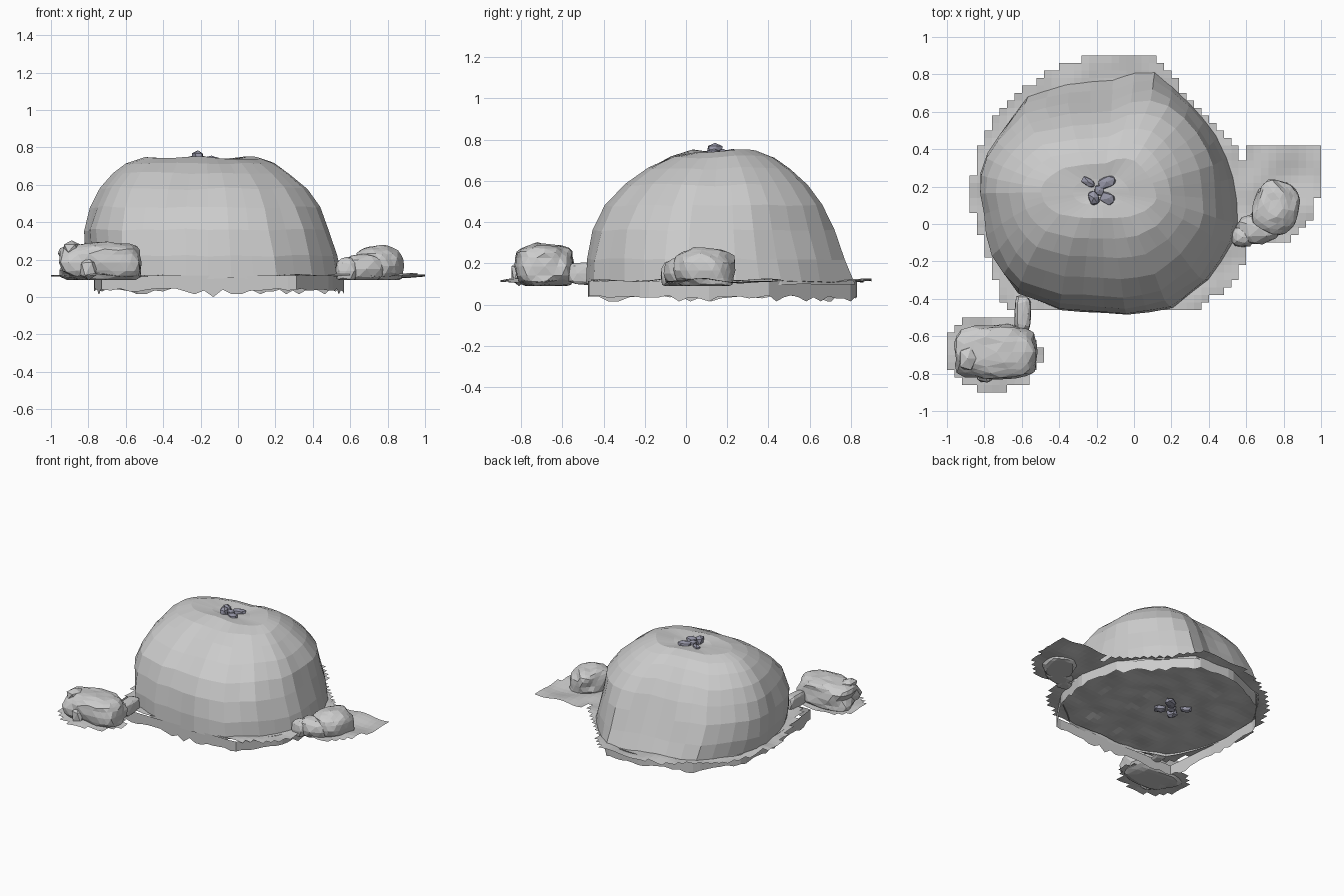
import bpy, bmesh, math, random
from mathutils import Vector, Matrix, noise

if "Cube" in bpy.data.objects:
    bpy.data.objects.remove(bpy.data.objects["Cube"])

random.seed(4)


def finish(bm, name, mat=None):
    bmesh.ops.remove_doubles(bm, verts=bm.verts, dist=0.0005)
    me = bpy.data.meshes.new(name)
    bm.to_mesh(me)
    bm.free()
    ob = bpy.data.objects.new(name, me)
    bpy.context.collection.objects.link(ob)
    if mat:
        me.materials.append(mat)
    return ob


def resample(pts, n):
    """n evenly spaced points around a closed outline"""
    pts = [Vector(p) for p in pts]
    seg = [(a, b, (b - a).length) for a, b in zip(pts, pts[1:] + pts[:1])]
    total, out = sum(s[2] for s in seg), []
    for i in range(n):
        d = total * i / n
        for a, b, l in seg:
            if d <= l:
                out.append(a.lerp(b, d / l))
                break
            d -= l
    return out


def inside(x, y, poly):
    hit = False
    for (ax, ay), (bx, by) in zip(poly, poly[1:] + poly[:1]):
        if (ay > y) != (by > y) and x < (bx - ax) * (y - ay) / (by - ay) + ax:
            hit = not hit
    return hit


def loft(bm, rings, closed_top=None):
    vs = [[bm.verts.new(p) for p in r] for r in rings]
    n = len(vs[0])
    for a, b in zip(vs, vs[1:]):
        for i in range(n):
            j = (i + 1) % n
            bm.faces.new((a[i], a[j], b[j], b[i]))
    if closed_top:
        c = bm.verts.new(closed_top)
        for i in range(n):
            bm.faces.new((vs[-1][i], vs[-1][(i + 1) % n], c))


# Large boulder dome: one plan outline, rescaled per level to left/right/front/back limits
plan = [(-.4, -.47), (0, -.49), (.2, -.45), (.4, -.3), (.54, -.05), (.53, .2), (.47, .4),
        (.32, .6), (.2, .73), (.08, .84), (-.1, .77), (-.35, .76), (-.6, .68),
        (-.73, .5), (-.81, .35), (-.83, .2), (-.78, -.13), (-.65, -.37)]
cx, cy = -.17, .17
levels = [(.10, -.80, .56, -.48, .84), (.22, -.82, .53, -.475, .78), (.36, -.83, .485, -.45, .71),
          (.48, -.79, .44, -.39, .65), (.58, -.745, .37, -.29, .58), (.66, -.68, .28, -.18, .50),
          (.715, -.61, .2, -.08, .42), (.745, -.5, .12, .03, .34), (.735, -.33, -.02, .1, .25)]
rings = []
for z, l, r, f, b in levels:
    ring = []
    for p in resample(plan, 36):
        x, y = p.x - cx, p.y - cy
        x *= (l - cx) / (-.83 - cx) if x < 0 else (r - cx) / (.54 - cx)
        y *= (f - cy) / (-.49 - cy) if y < 0 else (b - cy) / (.84 - cy)
        k = 1 + .03 * noise.noise(Vector((x * 4, y * 4, z * 5)))
        if x > 0 and y > 0:  # fuller back right shoulder
            k += .16 * min(1, max(0, (z - .1) / .4)) * math.sin(2 * math.atan2(y, x)) ** 2
        ring.append((min(cx + x * k, r + .01), min(cy + y * k, b + .01),
                     z + .015 * noise.noise(Vector((x * 5, y * 5, 2)))))
    rings.append(ring)
bm = bmesh.new()
loft(bm, rings, (cx, cy, .725))
finish(bm, "boulder_dome")

# Ragged skirt wall hanging below the dome
skirt = [(-.73, -.475), (.31, -.475), (.5, -.2), (.57, .1), (.5, .4), (.1, .82),
         (-.2, .83), (-.55, .68), (-.77, .4), (-.77, -.1)]
ring = resample(skirt, 90)
bm = bmesh.new()
low = [(p.x, p.y, random.choice((.045, .04, .035, .03, .015))) for p in ring]
low[12] = (low[12][0], low[12][1], 0)
loft(bm, [low, [(p.x, p.y, .115) for p in ring]])
finish(bm, "skirt_wall")

# Thin ground sheet with stepped edges, made of square cells inside three outlines
patches = [
    [(-.68, -.47), (.3, -.47), (.42, -.4), (.55, -.28), (.61, -.2), (.58, .1), (.6, .28), (.55, .4),
     (.4, .58), (.25, .73), (.12, .88), (-.12, .92), (-.4, .84), (-.6, .72), (-.75, .55),
     (-.85, .35), (-.88, .1), (-.82, -.05), (-.76, -.25)],
    [(.54, -.12), (.83, -.1), (.93, 0), (1, .18), (1, .41), (.62, .42), (.56, .24)],
    [(-1, -.58), (-.9, -.51), (-.65, -.52), (-.58, -.6), (-.47, -.68), (-.5, -.75), (-.58, -.85),
     (-.78, -.91), (-.88, -.87), (-1, -.78)]]
s = .04
bm = bmesh.new()


def ground(x, y):
    return bm.verts.new((x, y, .115 + .02 * noise.noise(Vector((x * 6, y * 6, 0)))))


for i in range(50):
    for j in range(45):
        x, y = -1 + i * s, -.9 + j * s
        if any(inside(x + s / 2, y + s / 2, p) for p in patches):
            bm.faces.new([ground(x, y), ground(x + s, y), ground(x + s, y + s), ground(x, y + s)])
finish(bm, "ground_sheet")


def rock(name, center, size, power=.75, rough=.06, floor=.09, turn=0, mat=None, sub=3):
    """Rounded, slightly boxy faceted stone"""
    bm = bmesh.new()
    bmesh.ops.create_icosphere(bm, subdivisions=sub, radius=1)
    m = Matrix.Rotation(turn, 3, 'Z')
    for v in bm.verts:
        c = Vector([math.copysign(abs(a) ** power, a) for a in v.co])
        c *= 1 + rough * 2 * noise.noise(c * 1.7 + Vector(center) * 9)
        c = m @ Vector([a * b / 2 for a, b in zip(c, size)]) + Vector(center)
        c.z = max(c.z, floor)
        v.co = c
    return finish(bm, name, mat)


# Small front left rock with its neck and chips
rock("left_rock", (-.735, -.685, .185), (.45, .29, .22), .68, .09)
rock("left_rock_neck", (-.595, -.48, .15), (.09, .2, .11), .6, sub=2)
rock("left_rock_chip", (-.89, -.72, .26), (.1, .14, .08), .8, sub=1)
rock("left_rock_foot", (-.8, -.81, .15), (.1, .08, .13), .8, sub=1)

# Small right rock with a low arm reaching the dome
rock("right_rock", (.755, .09, .165), (.24, .3, .22), .8, .09, turn=-.2)
rock("right_rock_shoulder", (.67, -.02, .15), (.24, .17, .16), .8, turn=.2, sub=2)
rock("right_rock_arm", (.58, -.07, .14), (.12, .11, .15), .8, sub=2)

# Bluish stone shards on the dome, and a wider cluster under the floor
blue = bpy.data.materials.new("shard_grey_blue")
blue.diffuse_color = (.3, .3, .38, 1)
blue.use_nodes = True
blue.node_tree.nodes["Principled BSDF"].inputs["Base Color"].default_value = blue.diffuse_color
shards = [(-.145, .225, .11, .065, .4), (-.245, .225, .085, .045, -.5), (-.215, .14, .06, .085, .3),
          (-.14, .135, .09, .065, -.4), (-.185, .18, .06, .06, 0)]
for n, (x, y, a, b, t) in enumerate(shards):
    h = .075 if n == 2 else .045
    rock(f"top_shard_{n + 1}", (x, y, .71 + h / 2), (a, b, h), .7, .1, 0, t, blue, 1)
    rock(f"under_shard_{n + 1}", (cx + (x - cx) * 1.4, cy + (y - cy) * 1.2, .085),
         (a, b, h), .7, .1, 0, t, blue, 1)
